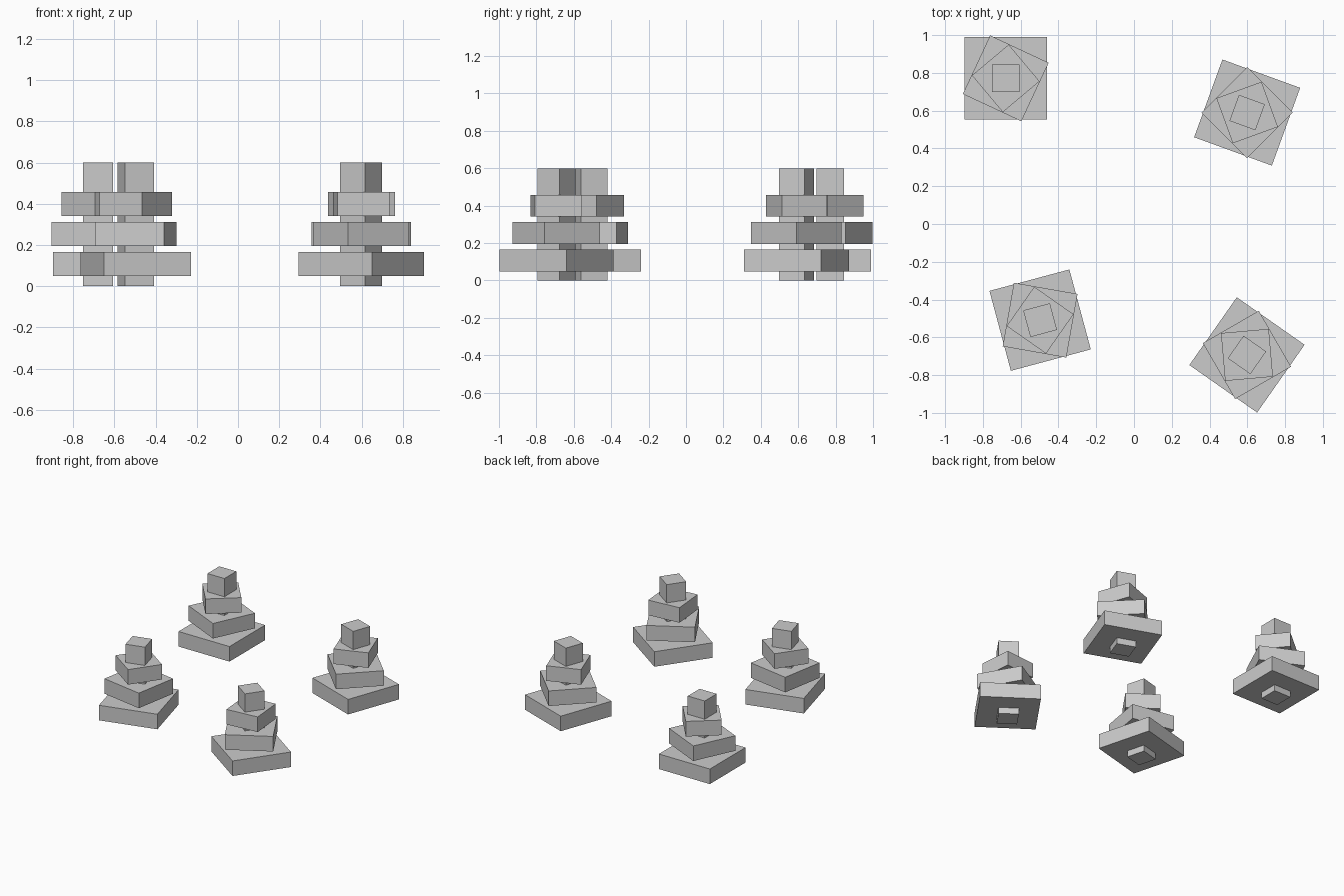
import bpy
from math import radians

if "Cube" in bpy.data.objects:
    bpy.data.objects.remove(bpy.data.objects["Cube"])

grey = bpy.data.materials.new("plain grey")
grey.diffuse_color = (0.6, 0.6, 0.6, 1)
grey.use_nodes = True
grey.node_tree.nodes["Principled BSDF"].inputs["Base Color"].default_value = grey.diffuse_color


def box(name, x, y, size, z0, z1, angle):
    """Square slab between two heights, turned about z."""
    bpy.ops.mesh.primitive_cube_add(size=1, location=(x, y, (z0 + z1) / 2),
                                    rotation=(0, 0, radians(angle)))
    ob = bpy.context.object
    ob.name = name
    ob.scale = (size, size, z1 - z0)
    ob.data.materials.append(grey)


# Foliage tiers: name, width, bottom, top, twist relative to the trunk
TIERS = [
    ("lower_tier", 0.438, 0.049, 0.166, 0),
    ("middle_tier", 0.342, 0.195, 0.312, -25),
    ("upper_tier", 0.254, 0.341, 0.458, -50),
]

# Four trees: position and heading
TREES = {
    "back_left": (-0.679, 0.771, 0),
    "back_right": (0.599, 0.590, -20),
    "front_left": (-0.497, -0.509, 15),
    "front_right": (0.598, -0.693, -35),
}

for place, (x, y, turn) in TREES.items():
    box(f"{place}_trunk", x, y, 0.146, 0, 0.6, turn)
    for name, width, z0, z1, twist in TIERS:
        box(f"{place}_{name}", x, y, width, z0, z1, turn + twist)
